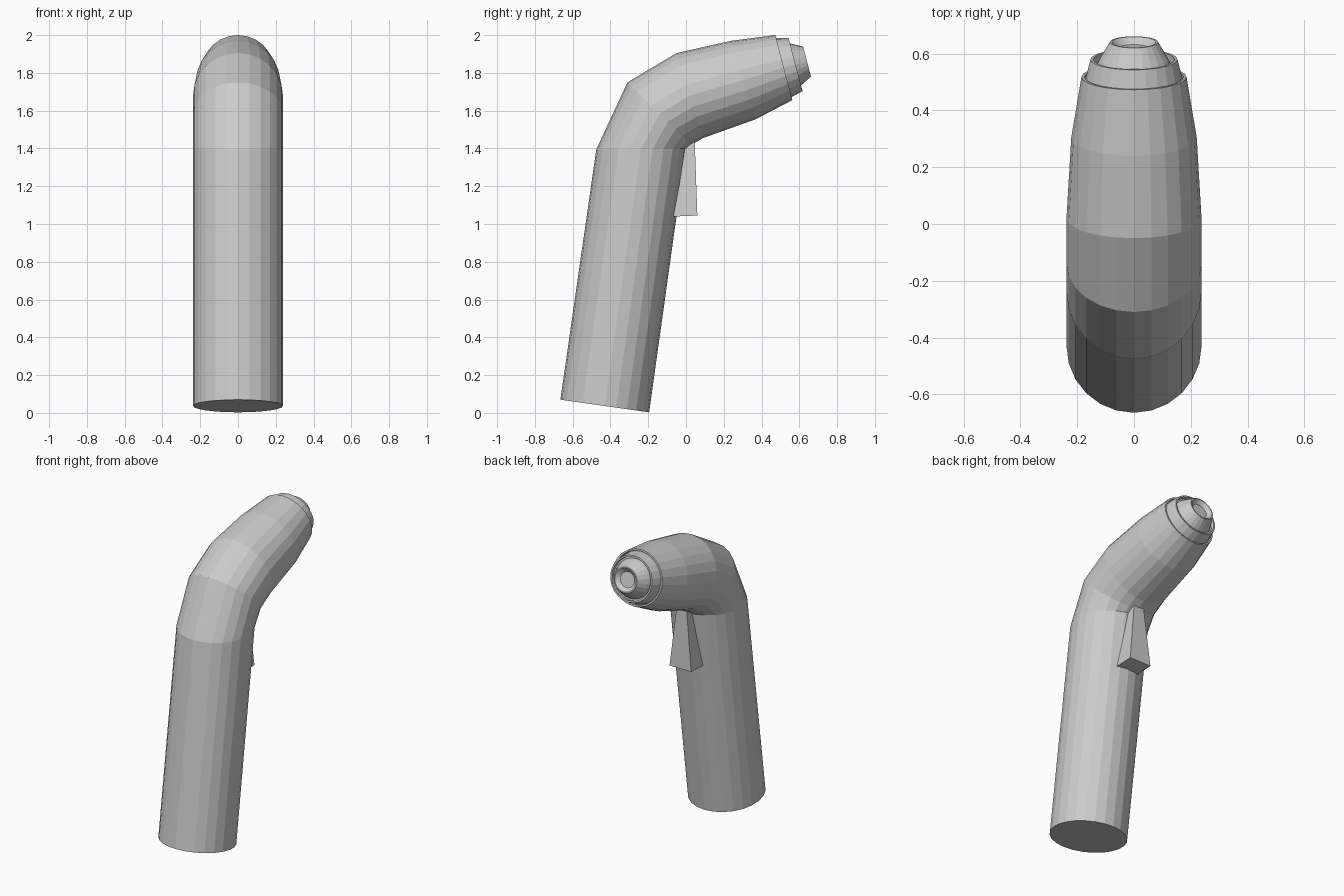
import bpy, bmesh, math
from mathutils import Vector

if "Cube" in bpy.data.objects:
    bpy.data.objects.remove(bpy.data.objects["Cube"])

SIDES = 24


def loft(name, rings):
    """Skin a row of rings (upper yz point, lower yz point, half width in x), capped at both ends."""
    bm = bmesh.new()
    loops = []
    for (y0, z0), (y1, z1), w in rings:
        c = Vector((0, (y0 + y1) / 2, (z0 + z1) / 2))
        h = Vector((0, (y0 - y1) / 2, (z0 - z1) / 2))
        loops.append([bm.verts.new(c + h * math.cos(t) + Vector((w * math.sin(t), 0, 0)))
                      for t in (2 * math.pi * i / SIDES for i in range(SIDES))])
    for a, b in zip(loops, loops[1:]):
        for i in range(SIDES):
            j = (i + 1) % SIDES
            bm.faces.new((a[i], a[j], b[j], b[i]))
    bm.faces.new(loops[0])
    bm.faces.new(loops[-1])
    return finish(name, bm)


def finish(name, bm):
    bmesh.ops.recalc_face_normals(bm, faces=bm.faces)
    me = bpy.data.meshes.new(name)
    bm.to_mesh(me)
    bm.free()
    ob = bpy.data.objects.new(name, me)
    bpy.context.collection.objects.link(ob)
    return ob


# Nozzle axis frame: centre of the body mouth, tilted slightly upward
MOUTH = Vector((0.518, 1.828))
AXIS = Vector((0.967, 0.254))
UP = Vector((-0.254, 0.967))


def axial(s, r, stretch=1.05):
    c = MOUTH + AXIS * s
    return (tuple(c + UP * r), tuple(c - UP * r), r * stretch)


# Handle bending into the tapered head, with a thin recessed lip at the mouth
loft("body", [
    ((-0.665, 0.07), (-0.195, 0.003), 0.238),
    ((-0.475, 1.395), (0.0, 1.40), 0.238),
    ((-0.31, 1.75), (0.03, 1.42), 0.238),
    ((-0.05, 1.905), (0.09, 1.455), 0.238),
    ((0.24, 1.97), (0.37, 1.555), 0.221),
    axial(0, 0.178, 1.04),
    axial(0, 0.168, 1.04),
    axial(-0.03, 0.168, 1.04),
])

# Stepped collar with its own lip
loft("collar", [axial(-0.035, 0.166), axial(0.0, 0.161), axial(0.064, 0.146),
                axial(0.064, 0.136), axial(0.04, 0.136)])

# Conical tip with a shallow crater
loft("nozzle_tip", [axial(0.035, 0.128), axial(0.064, 0.116), axial(0.127, 0.081),
                    axial(0.127, 0.074), axial(0.105, 0.05)])

# Trigger: block flaring downward, sunk into the handle
bm = bmesh.new()
bmesh.ops.create_cube(bm, size=2)
for v in bm.verts:
    top, front = v.co.z > 0, v.co.y > 0
    half = 0.034 if top else 0.08
    y = (0.045 if top else 0.06) if front else -0.10
    z = 1.47 if top else (1.045 if front else 1.038)
    v.co = (math.copysign(half, v.co.x), y, z)
finish("trigger", bm)
